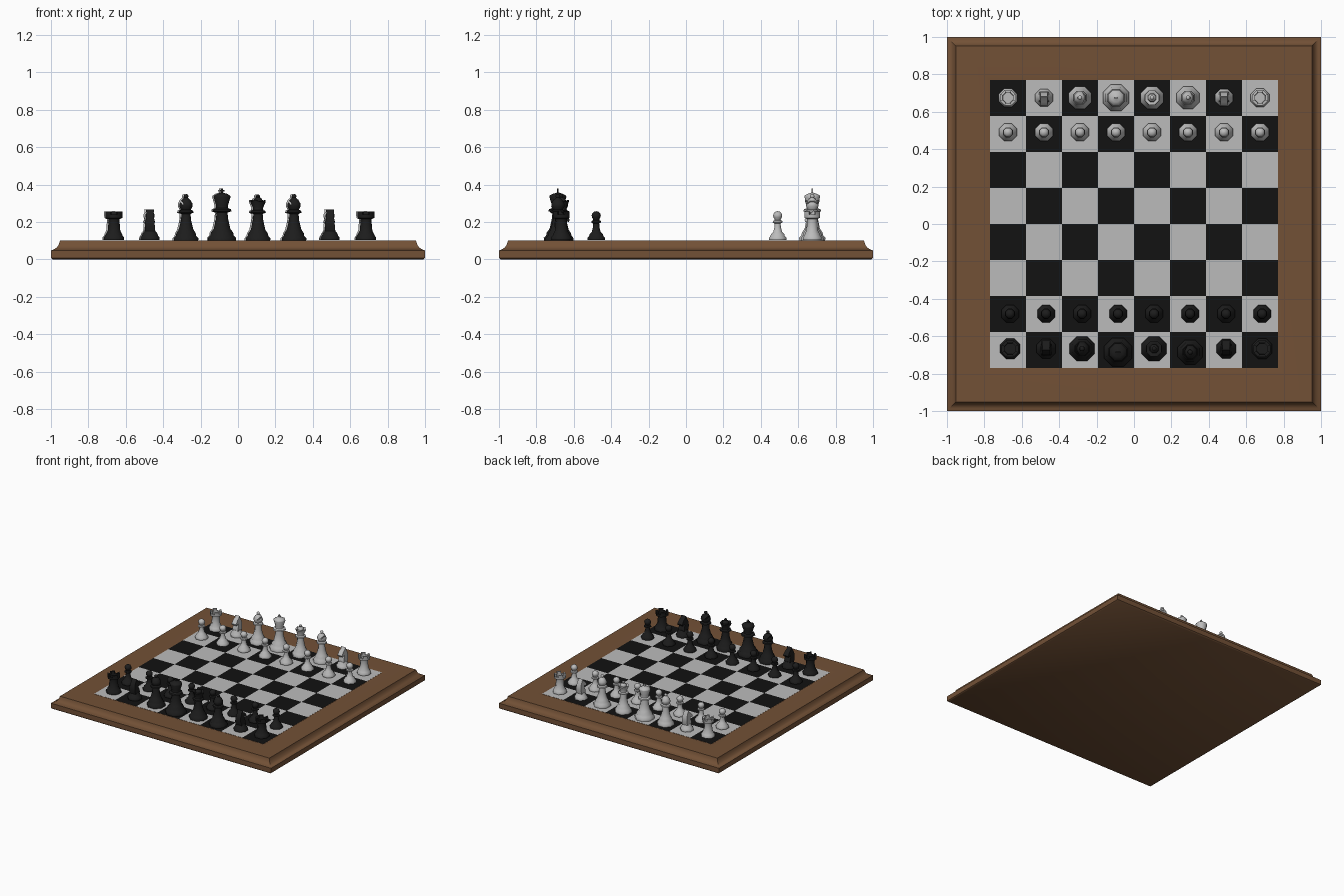
import bpy, bmesh
from math import pi, sin, cos
from mathutils import Vector, Matrix

if "Cube" in bpy.data.objects:
    bpy.data.objects.remove(bpy.data.objects["Cube"])


def material(name, rgb):
    m = bpy.data.materials.new(name)
    m.diffuse_color = (*rgb, 1)
    m.use_nodes = True
    m.node_tree.nodes["Principled BSDF"].inputs["Base Color"].default_value = m.diffuse_color
    return m


WOOD = material("wood", (0.17, 0.082, 0.037))
DARK = material("dark", (0.006, 0.006, 0.006))
LIGHT = material("light", (0.5, 0.5, 0.5))
DARK_PIECE = material("dark_piece", (0.012, 0.012, 0.012))


def lathe(bm, profile, n=8):
    """Revolve (apothem, z) points; end rings are capped. Returns the rings."""
    rings = []
    for r, z in profile:
        k = r / cos(pi / n)
        rings.append([bm.verts.new((k * cos((i + .5) * 2 * pi / n), k * sin((i + .5) * 2 * pi / n), z))
                      for i in range(n)])
    strips = []
    for a, b in zip(rings, rings[1:]):
        strips.append([bm.faces.new((a[i], a[(i + 1) % n], b[(i + 1) % n], b[i])) for i in range(n)])
    bm.faces.new(rings[0][::-1])
    return rings, strips


def cap(bm, ring):
    bm.faces.new(ring)


def finish(bm, name):
    bmesh.ops.recalc_face_normals(bm, faces=bm.faces)
    me = bpy.data.meshes.new(name)
    bm.to_mesh(me)
    bm.free()
    return me


def place(me, name, loc=(0, 0, 0), mat=None, rot=0, scale=1, angle=50):
    me = me.copy()
    if mat:
        me.materials.append(mat)
    ob = bpy.data.objects.new(name, me)
    bpy.context.collection.objects.link(ob)
    ob.location, ob.rotation_euler.z, ob.scale = loc, rot, (scale, scale, 1)
    bpy.ops.object.select_all(action='DESELECT')
    ob.select_set(True)
    bpy.context.view_layer.objects.active = ob
    bpy.ops.object.shade_smooth_by_angle(angle=angle * pi / 180)
    return ob


# Moulded wooden frame
bm = bmesh.new()
lathe(bm, [(.99, 0), (1, .008), (1, .048), (.985, .053), (.968, .065), (.957, .082),
           (.952, .1), (.8, .1), (.77, .097)], 4)
place(finish(bm, "frame"), "board_frame", mat=WOOD, angle=40)

# Chequered playing surface
bm = bmesh.new()
bmesh.ops.create_grid(bm, x_segments=8, y_segments=8, size=.77)
for f in bm.faces:
    c = f.calc_center_median() / .1925
    f.material_index = (int(c.x + 4) + int(c.y + 4)) % 2
bmesh.ops.translate(bm, verts=bm.verts, vec=(0, 0, .098))
surface = finish(bm, "squares")
surface.materials.append(LIGHT)
surface.materials.append(DARK)
place(surface, "playing_squares")


# Pawn: flared foot, collar, ball
def pawn():
    bm = bmesh.new()
    ball = [(.024 * cos(a * pi / 8) + .0005, .130 + .024 * sin(a * pi / 8)) for a in range(-2, 5)]
    r, _ = lathe(bm, [(.046, 0), (.047, .012), (.038, .022), (.036, .03), (.024, .042), (.017, .07),
                      (.016, .088), (.027, .094), (.025, .102), (.016, .106)] + ball)
    cap(bm, r[-1])
    return finish(bm, "pawn")


# Rook: hollow tower with raised battlements
def rook():
    bm = bmesh.new()
    r, s = lathe(bm, [(.050, 0), (.050, .014), (.042, .024), (.039, .034), (.031, .05), (.027, .1),
                      (.028, .112), (.041, .118), (.042, .136), (.028, .136), (.027, .12)])
    cap(bm, r[-1])
    merlons = bmesh.ops.extrude_discrete_faces(bm, faces=s[8][::2])['faces']
    for f in merlons:
        bmesh.ops.translate(bm, verts=f.verts, vec=(0, 0, .017))
    return finish(bm, "rook")


# Knight: turned foot with an extruded horse head facing -y
def knight():
    bm = bmesh.new()
    r, _ = lathe(bm, [(.047, 0), (.048, .013), (.040, .023), (.037, .034), (.028, .046), (.027, .052)])
    cap(bm, r[-1])
    head = [(-.024, .048), (.028, .048), (.034, .08), (.030, .115), (.014, .145), (.006, .162),
            (-.003, .146), (-.022, .134), (-.042, .108), (-.037, .096), (-.014, .105), (-.012, .09),
            (-.022, .072)]
    sides = []
    for sx in (-1, 1):
        sides.append([bm.verts.new((sx * (.026 - .09 * max(0, z - .048) * .9 + .0035 * (z > .15)), y, z))
                      for y, z in head])
        bm.faces.new(sides[-1])
    n = len(head)
    for i in range(n):
        j = (i + 1) % n
        bm.faces.new((sides[0][i], sides[0][j], sides[1][j], sides[1][i]))
    return finish(bm, "knight")


# Bishop: mitre with a slanted slit and a small ball
def bishop():
    bm = bmesh.new()
    r, _ = lathe(bm, [(.060, 0), (.061, .016), (.050, .028), (.048, .042), (.037, .06), (.026, .105),
                      (.022, .145), (.037, .152), (.035, .162), (.024, .168), (.033, .186), (.032, .2),
                      (.022, .22), (.009, .232), (.012, .24), (.009, .248), (.003, .251)])
    cap(bm, r[-1])
    ob = place(finish(bm, "bishop"), "bishop_blank")
    bm = bmesh.new()
    bmesh.ops.create_cube(bm, size=1, matrix=Matrix.Translation((.026, 0, .212)) @
                          Matrix.Rotation(-.9, 4, 'Y') @ Matrix.Diagonal((.04, .12, .007, 1)))
    cutter = place(finish(bm, "slit"), "slit_cutter")
    cutter.hide_render = True
    mod = ob.modifiers.new("slit", 'BOOLEAN')
    mod.operation, mod.object = 'DIFFERENCE', cutter
    bpy.context.view_layer.update()
    me = bpy.data.meshes.new_from_object(ob.evaluated_get(bpy.context.evaluated_depsgraph_get()))
    bpy.data.objects.remove(ob)
    bpy.data.objects.remove(cutter)
    return me


# Queen: flared coronet with points and a ball
def queen():
    bm = bmesh.new()
    r, _ = lathe(bm, [(.060, 0), (.061, .016), (.051, .028), (.048, .042), (.036, .06), (.026, .11),
                      (.023, .145), (.039, .153), (.037, .161), (.026, .166), (.025, .178), (.038, .22),
                      (.031, .22), (.022, .212), (.02, .226), (.009, .234), (.011, .242), (.003, .25)])
    cap(bm, r[-1])
    for ring in (r[11], r[12]):
        for v in ring[::2]:
            v.co.z -= .01
    return finish(bm, "queen")


# King: broad crown topped by a cross
def king():
    bm = bmesh.new()
    r, _ = lathe(bm, [(.069, 0), (.070, .018), (.058, .03), (.055, .046), (.041, .066), (.030, .12),
                      (.027, .152), (.047, .16), (.044, .17), (.030, .176), (.029, .19), (.042, .236),
                      (.040, .244), (.022, .254), (.010, .257), (.006, .26)])
    cap(bm, r[-1])
    for size, z in (((.009, .008, .026), .267), ((.024, .008, .008), .268)):
        bmesh.ops.create_cube(bm, size=1, matrix=Matrix.Translation((0, 0, z)) @ Matrix.Diagonal((*size, 1)))
    return finish(bm, "king")


# Set out both sides
shapes = {"rook": rook(), "knight": knight(), "bishop": bishop(),
          "queen": queen(), "king": king(), "pawn": pawn()}
order = ["rook", "knight", "bishop", "king", "queen", "bishop", "knight", "rook"]
sides = [("light", LIGHT, 0, 0, 1, .675, .49), ("dark", DARK_PIECE, pi, .011, 1.08, -.667, -.48)]
for side, mat, rot, dx, scale, back_y, pawn_y in sides:
    for i, kind in enumerate(order):
        x = (i - 3.5) * .1925 + dx
        y = back_y - (.018 if side == "dark" and i in (3, 5) else 0)
        z = .104 if kind in ("rook", "knight") else .098
        place(shapes[kind], f"{side}_{kind}_{i + 1}", (x, y, z), mat, rot, scale)
        place(shapes["pawn"], f"{side}_pawn_{i + 1}", (x, pawn_y, .104), mat, rot)
